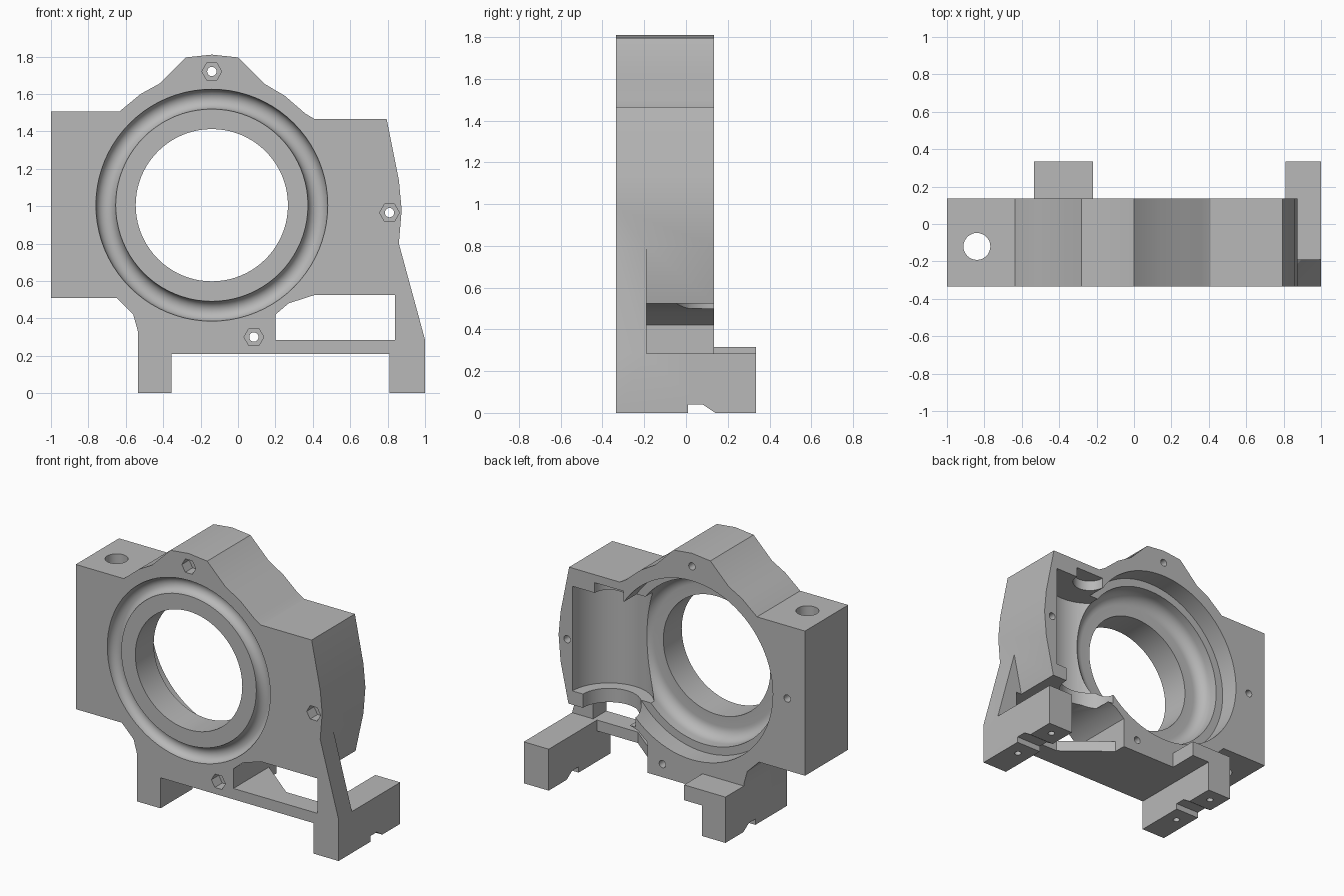
import bpy
import bmesh
import math
from mathutils import Matrix, Vector

cube = bpy.data.objects.get("Cube")
if cube:
    bpy.data.objects.remove(cube, do_unlink=True)

FRONT, BACK, FOOT_BACK = -0.335, 0.135, 0.335
PLATE = -0.19                      # back of the thin front plate
BORE_X, BORE_Z = -0.14, 1.005

grey = bpy.data.materials.new("grey metal")
grey.use_nodes = True
grey.diffuse_color = (0.48, 0.48, 0.48, 1)
grey.node_tree.nodes["Principled BSDF"].inputs["Base Color"].default_value = (0.48, 0.48, 0.48, 1)


def finish(bm, name):
    bmesh.ops.recalc_face_normals(bm, faces=bm.faces[:])
    mesh = bpy.data.meshes.new(name)
    bm.to_mesh(mesh)
    bm.free()
    mesh.materials.append(grey)
    obj = bpy.data.objects.new(name, mesh)
    bpy.context.collection.objects.link(obj)
    return obj


def prism(name, pts, axis, a, b):
    """Extrude a flat outline along an axis from a to b."""
    place = {"x": lambda u, v, w: (w, u, v),
             "y": lambda u, v, w: (u, w, v),
             "z": lambda u, v, w: (u, v, w)}[axis]
    bm = bmesh.new()
    face = bm.faces.new([bm.verts.new(place(u, v, a)) for u, v in pts])
    out = bmesh.ops.extrude_face_region(bm, geom=[face])
    moved = [g for g in out["geom"] if isinstance(g, bmesh.types.BMVert)]
    bmesh.ops.translate(bm, verts=moved, vec=Vector(place(0, 0, b - a)))
    return finish(bm, name)


def rod(name, u, v, radius, axis, a, b, sides=32):
    pts = [(u + radius * math.cos(math.tau * i / sides),
            v + radius * math.sin(math.tau * i / sides)) for i in range(sides)]
    return prism(name, pts, axis, a, b)


def box(name, x, y, z):
    return prism(name, [(x[0], z[0]), (x[1], z[0]), (x[1], z[1]), (x[0], z[1])], "y", *y)


def lathe(name, profile, closed=False):
    """Turn a (radius, y) profile around the bore axis."""
    bm = bmesh.new()
    vs = [bm.verts.new((r, y, 0)) for r, y in profile]
    edges = [bm.edges.new(p) for p in zip(vs, vs[1:])]
    if closed:
        edges.append(bm.edges.new((vs[-1], vs[0])))
    bmesh.ops.spin(bm, geom=vs + edges, cent=(0, 0, 0), axis=(0, 1, 0),
                   angle=math.tau, steps=80, use_duplicate=False)
    bmesh.ops.remove_doubles(bm, verts=bm.verts[:], dist=0.0005)
    bmesh.ops.transform(bm, matrix=Matrix.Translation((BORE_X, 0, BORE_Z)), verts=bm.verts[:])
    return finish(bm, name)


def combine(target, tool, operation="DIFFERENCE"):
    mod = target.modifiers.new("combine", "BOOLEAN")
    mod.operation = operation
    mod.solver = "EXACT"
    mod.object = tool
    graph = bpy.context.evaluated_depsgraph_get()
    result = bpy.data.meshes.new_from_object(target.evaluated_get(graph))
    target.modifiers.clear()
    target.data = result
    bpy.data.objects.remove(tool, do_unlink=True)


# Main housing outline
housing = prism("bearing_housing", [
    (-1, 0.51), (-1, 1.505), (-0.635, 1.505), (-0.52, 1.6), (-0.42, 1.655),
    (-0.28, 1.795), (-0.14, 1.81), (0, 1.795), (0.14, 1.655), (0.25, 1.59),
    (0.36, 1.495), (0.41, 1.465), (0.795, 1.465), (0.86, 1.14), (0.875, 0.98),
    (0.86, 0.8), (1, 0.285), (1, 0), (0.81, 0), (0.81, 0.21), (-0.355, 0.21),
    (-0.355, 0), (-0.535, 0), (-0.535, 0.33), (-0.56, 0.42), (-0.65, 0.51)],
    "y", FRONT, BACK)

# Feet reaching out behind
rear = (0.05, FOOT_BACK)
for foot in (box("right_foot", (-0.535, -0.355), rear, (0, 0.315)),
             box("right_foot_shelf", (-0.535, -0.22), rear, (0.21, 0.315)),
             box("left_foot", (0.81, 1), rear, (0, 0.285))):
    combine(housing, foot, "UNION")

# Window, open to the side behind the front plate
slope = [(0.41, 0.525), (0.27, 0.48), (0.2, 0.42), (0.2, 0.285)]
cutters = [
    prism("window", slope + [(0.84, 0.285), (0.84, 0.525)], "y", FRONT - 0.1, BACK + 0.1),
    prism("side_gap", slope + [(1.1, 0.285), (1.1, 0.8), (0.86, 0.8), (0.8, 0.525)],
          "y", PLATE, BACK + 0.3),
    prism("bar_relief", [(0.2, 0.2), (0.2, 0.05), (0.5, PLATE), (0.81, PLATE), (0.81, 0.2)],
          "z", 0.15, 0.3),
    prism("foot_notch", [(0.01, -0.1), (0.01, 0.04), (0.08, 0.04), (0.14, 0), (0.14, -0.1)],
          "x", -1.1, 1.1),
]

# Stepped bore with a rounded inner corner, and the ring groove in front
corner = [(0.48 + 0.08 * math.sin(t), -0.055 - 0.08 * math.cos(t))
          for t in [math.pi / 2 * i / 8 for i in range(9)]]
cutters.append(lathe("bore", [(0, -0.5), (0.407, -0.5), (0.407, -0.135)] + corner
                     + [(0.56, 0), (0.615, 0), (0.615, 0.3), (0, 0.3)]))
cutters.append(lathe("ring_groove", [
    (0.567 + 0.053 * math.cos(math.tau * i / 24), FRONT + 0.053 * math.sin(math.tau * i / 24))
    for i in range(24)], closed=True))

# Upright cylinder pocket at the back, with a ledge below and a slot above
for name, radius, low, high in (("pocket", 0.28, 0.62, 1.34),
                                ("ledge_opening", 0.2, 0.5, 0.7),
                                ("shaft_slot", 0.11, 1.3, 1.41)):
    cutters.append(rod(name, 0.49, BACK + 0.001, radius, "z", low, high, 48))

# Bolt holes with hexagonal nut recesses
for x, z in ((-0.14, 1.72), (0.81, 0.965), (0.085, 0.3)):
    cutters.append(rod("nut_recess", x, z, 0.053, "y", FRONT - 0.1, FRONT + 0.08, 6))
    cutters.append(rod("bolt_hole", x, z, 0.025, "y", FRONT - 0.1, BACK + 0.1, 20))
cutters.append(rod("blind_hole", -0.865, 1.005, 0.025, "y", 0, BACK + 0.1, 20))
cutters.append(rod("post_hole", -0.84, -0.12, 0.072, "z", 0.4, 1.6))
for x in (-0.445, 0.905):
    for y in (-0.1, 0.24):
        cutters.append(rod("foot_hole", x, y, 0.022, "z", -0.1, 0.15, 16))

for cutter in cutters:
    combine(housing, cutter)

bpy.context.view_layer.objects.active = housing
housing.select_set(True)
bpy.ops.object.shade_smooth_by_angle(angle=math.radians(25))
